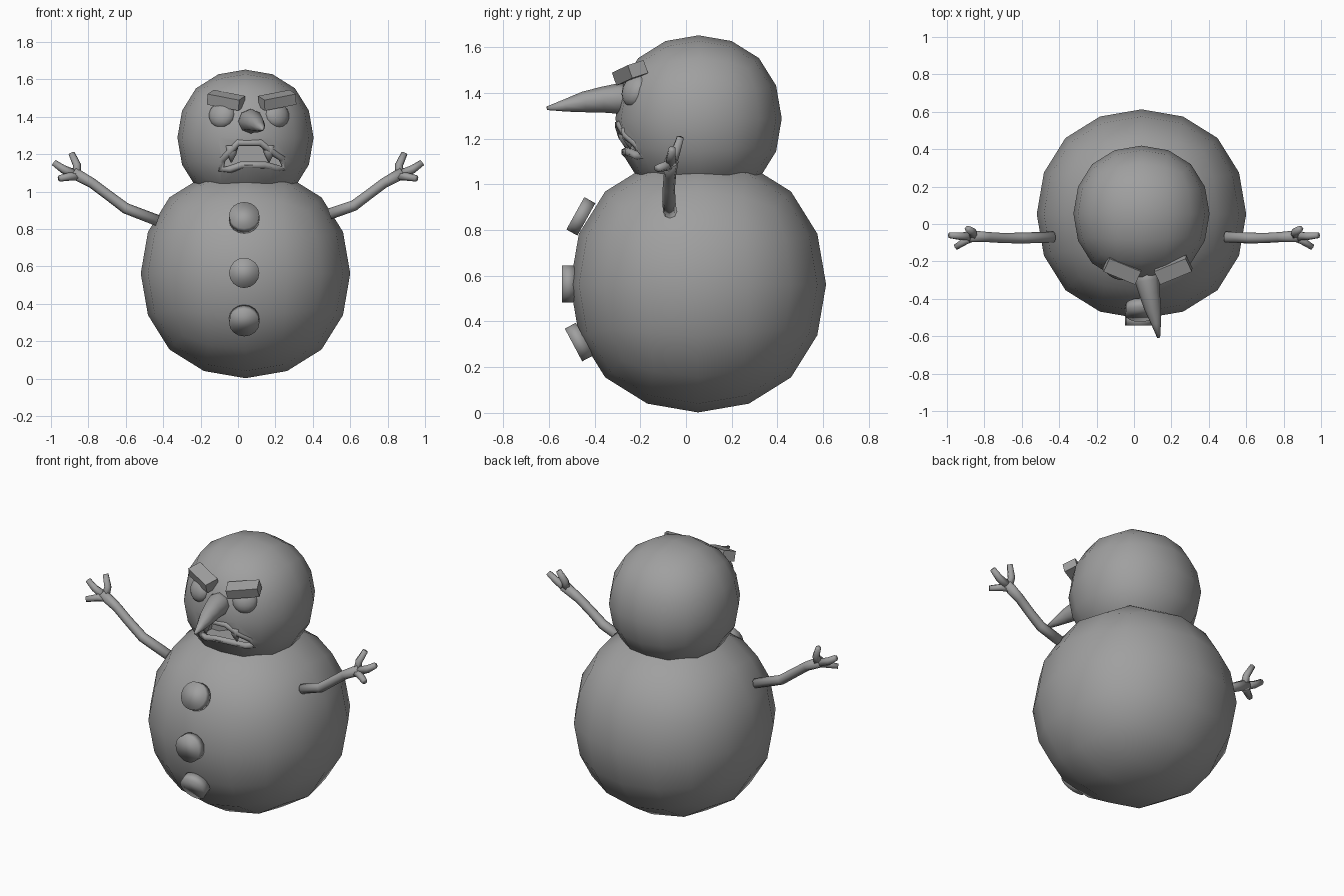
import bpy, bmesh, math
from mathutils import Vector, Matrix

if "Cube" in bpy.data.objects:
    bpy.data.objects.remove(bpy.data.objects["Cube"])

grey = bpy.data.materials.new("snow_grey")
grey.diffuse_color = (0.35, 0.35, 0.35, 1)
grey.use_nodes = True
grey.node_tree.nodes["Principled BSDF"].inputs["Base Color"].default_value = grey.diffuse_color


def make(name, bm, smooth=True):
    bmesh.ops.recalc_face_normals(bm, faces=bm.faces)
    for f in bm.faces:
        f.smooth = smooth
    me = bpy.data.meshes.new(name)
    bm.to_mesh(me)
    bm.free()
    me.materials.append(grey)
    ob = bpy.data.objects.new(name, me)
    bpy.context.collection.objects.link(ob)
    return ob


def apply_modifiers(ob):
    dg = bpy.context.evaluated_depsgraph_get()
    me = bpy.data.meshes.new_from_object(ob.evaluated_get(dg))
    ob.modifiers.clear()
    ob.data = me


def quad_ball(name, centre, radius):
    """Rounded cube, sixteen edges around."""
    bm = bmesh.new()
    bmesh.ops.create_cube(bm, size=2)
    ob = make(name, bm)
    ob.modifiers.new("round", 'SUBSURF').levels = 2
    apply_modifiers(ob)
    top = max(v.co.z for v in ob.data.vertices)
    for v in ob.data.vertices:
        v.co = v.co * (radius / top) + Vector(centre)
    for p in ob.data.polygons:
        p.use_smooth = True
    return ob


def tube(name, points, radii, sides=8, closed=False):
    """Sweep a circle along a path."""
    pts = [Vector(p) for p in points]
    n = len(pts)
    bm = bmesh.new()
    rings = []
    for i, p in enumerate(pts):
        if closed:
            d = pts[(i + 1) % n] - pts[i - 1]
        else:
            d = pts[min(i + 1, n - 1)] - pts[max(i - 1, 0)]
        d.normalize()
        u = d.cross(Vector((0, 1, 0)) if abs(d.y) < 0.8 else Vector((0, 0, 1))).normalized()
        w = d.cross(u)
        rings.append([bm.verts.new(p + radii[i] * (u * math.cos(a) + w * math.sin(a)))
                      for a in (2 * math.pi * k / sides for k in range(sides))])
    for i in range(n if closed else n - 1):
        a, b = rings[i], rings[(i + 1) % n]
        for k in range(sides):
            j = (k + 1) % sides
            bm.faces.new((a[k], a[j], b[j], b[k]))
    if not closed:
        bm.faces.new(rings[0])
        bm.faces.new(rings[-1])
    return make(name, bm)


def frame(x_axis, y_hint, loc):
    x = Vector(x_axis).normalized()
    z = x.cross(Vector(y_hint)).normalized()
    y = z.cross(x)
    return Matrix.Translation(loc) @ Matrix((x, y, z)).transposed().to_4x4()


# Snowballs
body = quad_ball("body", (0.04, 0.053, 0.562), 0.56)
HEAD = Vector((0.04, 0.055, 1.288))
head = quad_ball("head", HEAD, 0.364)


def on_head(x, z, r=0.36):
    return Vector((x, HEAD.y - math.sqrt(r * r - (x - HEAD.x) ** 2 - (z - HEAD.z) ** 2), z))


# Mouth cavity cut into the head
mouth = [(-0.09, 1.12), (-0.085, 1.175), (-0.04, 1.215), (0.0, 1.262), (0.12, 1.262),
         (0.18, 1.215), (0.235, 1.18), (0.25, 1.125), (0.20, 1.125), (0.14, 1.142),
         (0.02, 1.142), (-0.04, 1.12)]
bm = bmesh.new()
front = [bm.verts.new((x, -0.6, z)) for x, z in mouth]
back = [bm.verts.new((x, -0.13, z)) for x, z in mouth]
bm.faces.new(front)
bm.faces.new(back)
for i in range(len(mouth)):
    j = (i + 1) % len(mouth)
    bm.faces.new((front[i], front[j], back[j], back[i]))
cutter = make("mouth_cutter", bm, False)
cutter.hide_render = True
cut = head.modifiers.new("mouth", 'BOOLEAN')
cut.operation = 'DIFFERENCE'
cut.solver = 'EXACT'
cut.object = cutter
apply_modifiers(head)
bpy.data.objects.remove(cutter)
bpy.context.view_layer.objects.active = head
head.select_set(True)
bpy.ops.object.shade_smooth_by_angle(angle=math.radians(40))

# Lips and fangs
tube("lips", [on_head(x, z, 0.352) for x, z in mouth], [0.02] * len(mouth), 6, True)
for x, side in ((-0.035, "left"), (0.165, "right")):
    tube(side + "_fang", [on_head(x, 1.245, 0.335), on_head(x, 1.20, 0.345), on_head(x, 1.155, 0.35)],
         [0.038, 0.026, 0.003], 6)

# Eyes: flattened balls facing outward
for x, side in ((-0.085, "left"), (0.205, "right")):
    bm = bmesh.new()
    bmesh.ops.create_uvsphere(bm, u_segments=16, v_segments=8, radius=1)
    centre = on_head(x, 1.41, 0.345)
    out = centre - HEAD
    m = frame(Vector((0, 0, 1)).cross(out), out, centre)
    bmesh.ops.transform(bm, matrix=m @ Matrix.Diagonal((0.074, 0.05, 0.073, 1)), verts=bm.verts)
    make(side + "_eye", bm)

# Slanted brows
for cx, s, side in ((-0.064, 1, "left"), (0.21, -1, "right")):
    bm = bmesh.new()
    bmesh.ops.create_cube(bm, size=1)
    m = frame((0.17 * s, -0.07, -0.033), (0, 1, 0.35), (cx, -0.245, 1.488))
    bmesh.ops.transform(bm, matrix=m @ Matrix.Diagonal((0.185, 0.08, 0.06, 1)), verts=bm.verts)
    make(side + "_brow", bm, False)

# Carrot nose
tube("nose", [(0.06, -0.24, 1.375), (0.07, -0.30, 1.375), (0.083, -0.37, 1.37), (0.10, -0.45, 1.36),
              (0.118, -0.53, 1.345), (0.132, -0.608, 1.333)],
     [0.066, 0.066, 0.056, 0.045, 0.027, 0.008], 8)

# Buttons
for z, y, tilt, label in ((0.86, -0.46, 29, "top"), (0.565, -0.515, 0, "middle"), (0.31, -0.468, -28, "bottom")):
    bm = bmesh.new()
    bmesh.ops.create_cone(bm, cap_ends=True, segments=16, radius1=0.081, radius2=0.081, depth=0.055)
    m = Matrix.Translation((0.033, y, z)) @ Matrix.Rotation(math.radians(90 - tilt), 4, 'X')
    bmesh.ops.transform(bm, matrix=m, verts=bm.verts)
    make(label + "_button", bm)

# Stick arms with three fingers each
for s, side, root, elbow in ((1, "right", (0.49, -0.07, 0.88), (0.62, -0.075, 0.925)),
                             (-1, "left", (-0.43, -0.07, 0.845), (-0.60, -0.075, 0.91))):
    def p(x, y, z):
        return (s * x, y, z)
    tube(side + "_arm", [root, elbow, p(0.70, -0.075, 0.985), p(0.78, -0.07, 1.045), p(0.88, -0.065, 1.10)],
         [0.03, 0.029, 0.027, 0.027, 0.032], 8)
    for label, pts in (("upper", [(0.865, -0.065, 1.085), (0.86, -0.045, 1.14), (0.89, -0.025, 1.205)]),
                       ("middle", [(0.87, -0.065, 1.09), (0.935, -0.065, 1.12), (0.985, -0.06, 1.155)]),
                       ("lower", [(0.85, -0.065, 1.085), (0.90, -0.09, 1.08), (0.955, -0.125, 1.07)])):
        tube(f"{side}_{label}_finger", [p(*q) for q in pts], [0.027, 0.022, 0.017], 6)
